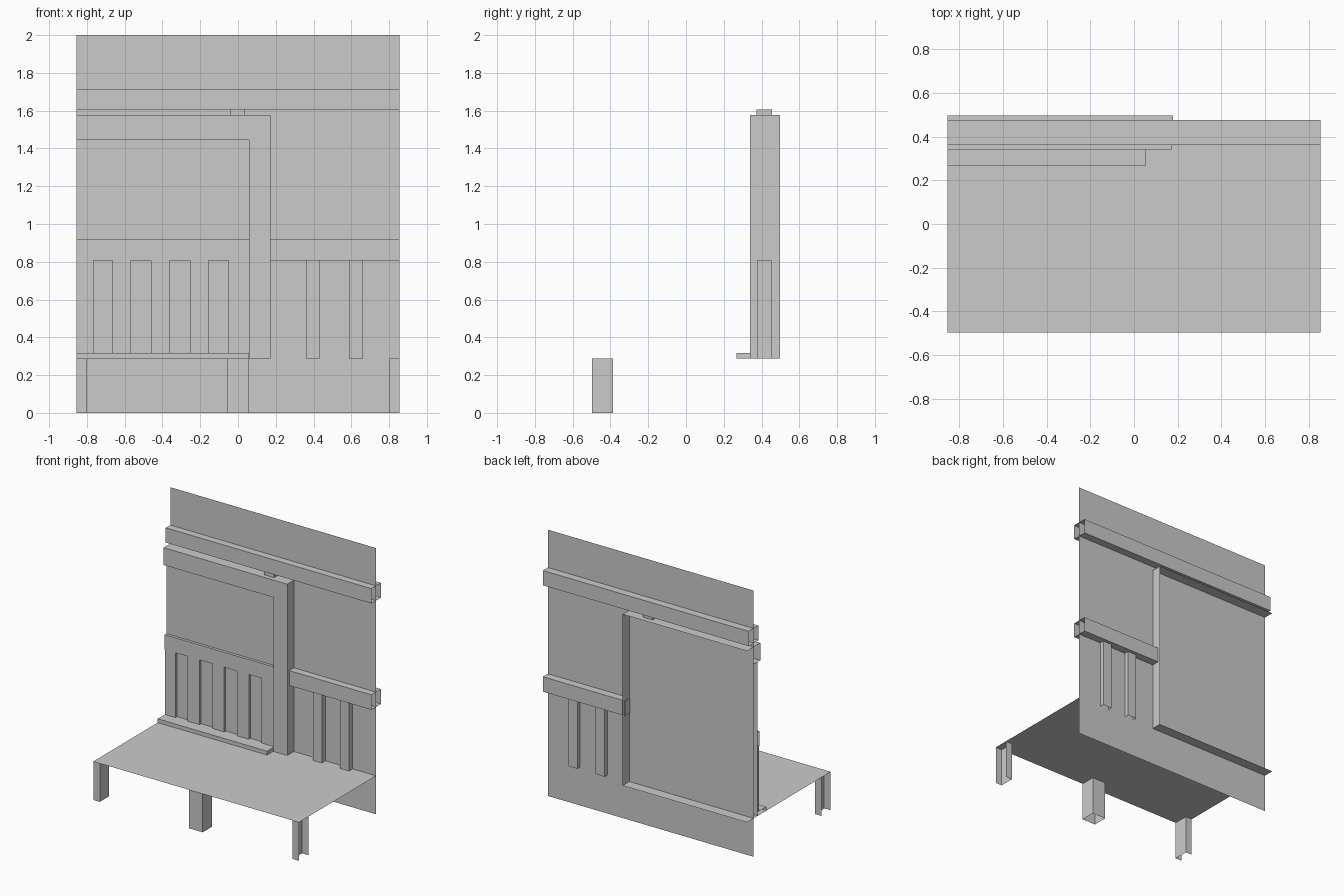
import bpy

if "Cube" in bpy.data.objects:
    bpy.data.objects.remove(bpy.data.objects["Cube"])

L, R = -0.855, 0.855      # ends of the module
FRONT, WALL = -0.497, 0.418
FLOOR = 0.289


def make(name, verts, faces):
    mesh = bpy.data.meshes.new(name)
    mesh.from_pydata(verts, [], faces)
    obj = bpy.data.objects.new(name, mesh)
    bpy.context.collection.objects.link(obj)
    return obj


def box(name, x, y, z, skip=""):
    """Box from ranges; skip lists open sides: l r f b d u."""
    verts = [(i, j, k) for k in z for j in y for i in x]
    sides = {"l": (0, 4, 6, 2), "r": (1, 3, 7, 5), "f": (0, 1, 5, 4),
             "b": (2, 6, 7, 3), "d": (0, 2, 3, 1), "u": (4, 5, 7, 6)}
    return make(name, verts, [f for s, f in sides.items() if s not in skip])


# Thin wall and deck sheets
make("wall", [(L, WALL, 0), (R, WALL, 0), (R, WALL, 2), (L, WALL, 2)], [(0, 1, 2, 3)])
make("deck", [(L, FRONT, FLOOR), (R, FRONT, FLOOR), (R, WALL, FLOOR), (L, WALL, FLOOR)],
     [(0, 1, 2, 3)])

# Deck legs: halved at the module ends, whole in the middle
leg_y = (FRONT, -0.386)
box("left_leg", (L, -0.801), leg_y, (0, FLOOR), "lud")
box("middle_leg", (-0.058, 0.055), leg_y, (0, FLOOR), "ud")
box("right_leg", (0.801, R), leg_y, (0, FLOOR), "rud")

# Horizontal beams passing through the wall, open at the module ends
beam_y = (0.363, 0.477)
box("upper_beam", (L, R), beam_y, (1.605, 1.716), "lr")
box("lower_beam", (0.172, R), beam_y, (0.806, 0.918), "r")
box("beam_spacer", (-0.042, 0.038), (0.373, 0.456), (1.576, 1.605), "ud")

# Posts under the lower beam
for i, x in enumerate((0.36, 0.587)):
    box(f"post_{i + 1}", (x, x + 0.074), (0.375, 0.452), (FLOOR, 0.806), "ud")

# L-shaped front frame: front face, then its edges back to the wall
outline = [(L, 1.446), (0.058, 1.446), (0.058, FLOOR), (0.172, FLOOR), (0.172, 1.576), (L, 1.576)]
n = len(outline)
verts = [(x, y, z) for y in (0.339, WALL) for x, z in outline]
edges = [(i, i + n, i + 1 + n, i + 1) for i in (0, 1, 3, 4)]
make("front_frame", verts, [tuple(range(n))] + edges)

# Rim of the frame on the back of the wall
box("back_rim", (L, 0.178), (WALL, 0.497), (FLOOR, 1.576), "lfb")

# Panel, rail, boards and sill inside the frame
box("inner_panel", (L, 0.058), (0.371, WALL), (FLOOR, 1.446), "lrbud")
box("inner_rail", (L, 0.058), (0.35, 0.371), (0.806, 0.918), "lrb")
edges_x = [(L, -0.766)] + [(-0.665 + 0.205 * i, -0.567 + 0.205 * i) for i in range(3)] + [(-0.05, 0.058)]
for i, x in enumerate(edges_x):
    box(f"board_{i + 1}", x, (0.353, 0.371), (0.318, 0.806), "bud")
box("sill", (L, 0.055), (0.267, 0.371), (FLOOR, 0.318), "lbd")
